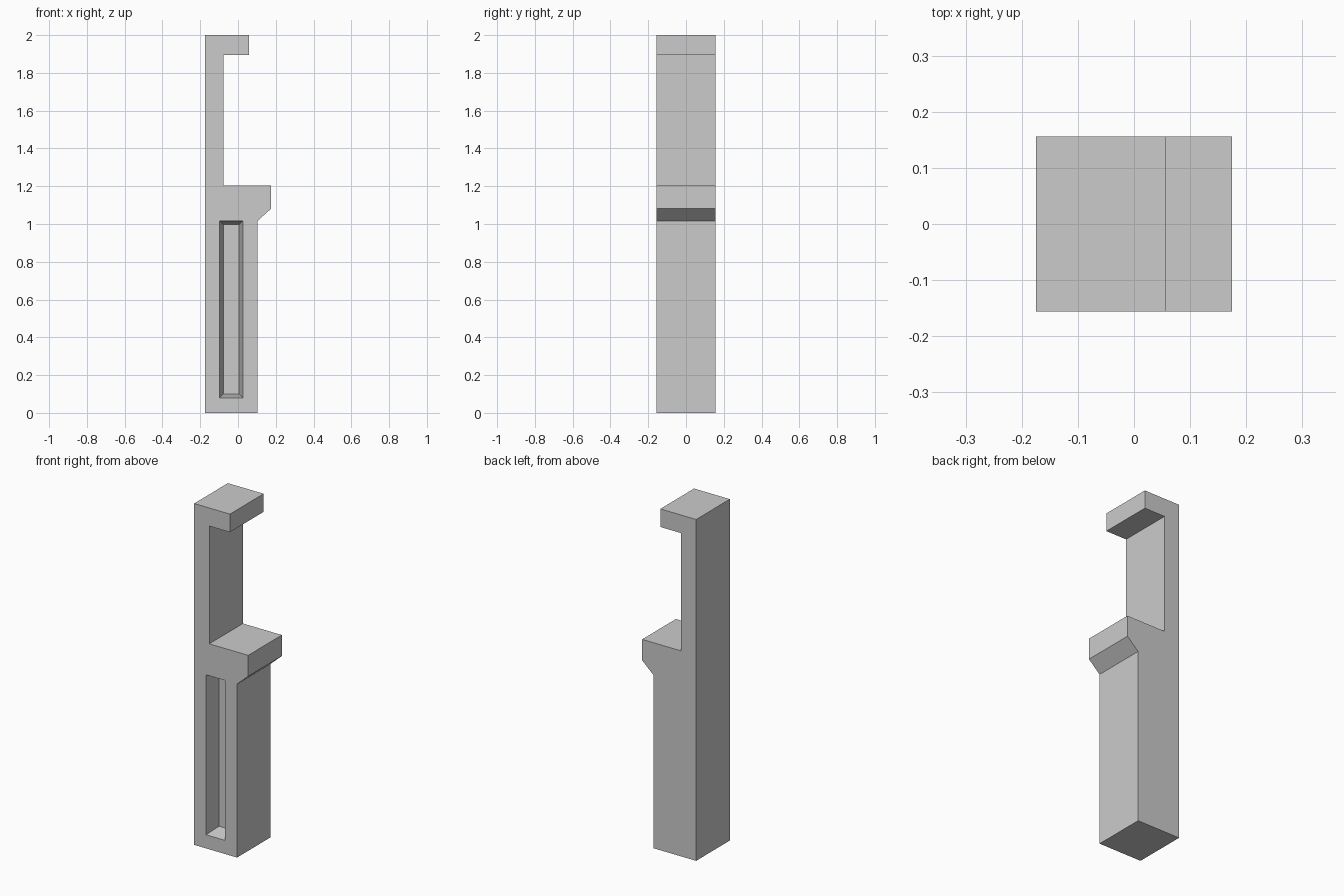
import bpy, bmesh

if "Cube" in bpy.data.objects:
    bpy.data.objects.remove(bpy.data.objects["Cube"])

HALF_DEPTH = 0.156


def mesh_object(name, bm):
    bmesh.ops.recalc_face_normals(bm, faces=bm.faces)
    mesh = bpy.data.meshes.new(name)
    bm.to_mesh(mesh)
    bm.free()
    obj = bpy.data.objects.new(name, mesh)
    bpy.context.collection.objects.link(obj)
    return obj


def extruded_profile(name, outline):
    bm = bmesh.new()
    face = bm.faces.new([bm.verts.new((x, -HALF_DEPTH, z)) for x, z in outline])
    ext = bmesh.ops.extrude_face_region(bm, geom=[face])
    verts = [g for g in ext["geom"] if isinstance(g, bmesh.types.BMVert)]
    bmesh.ops.translate(bm, verts=verts, vec=(0, 2 * HALF_DEPTH, 0))
    return mesh_object(name, bm)


def recess_cutter(name, side):
    # Tapered block: narrows from the outer face towards the recess floor
    x0, x1, z0, z1 = -0.098, 0.026, 0.08, 1.017
    depth, inset = 0.092, 0.02
    bm = bmesh.new()
    bmesh.ops.create_cube(bm, size=1)
    for v in bm.verts:
        t = 1 if v.co.y > 0 else -0.2      # the outer end pokes out of the face
        i = inset * t
        v.co = (x1 - i if v.co.x > 0 else x0 + i,
                side * (HALF_DEPTH - depth * t),
                z1 - i if v.co.z > 0 else z0 + i)
    obj = mesh_object(name, bm)
    obj.hide_render = True
    return obj


# Post with top arm and chamfered shelf
post = extruded_profile("post", [
    (-0.175, 0), (0.103, 0), (0.103, 1.016), (0.175, 1.081),
    (0.175, 1.204), (-0.077, 1.204), (-0.077, 1.894),
    (0.057, 1.894), (0.057, 2.0), (-0.175, 2.0)])

# Tapered recesses on front and back
bpy.context.view_layer.objects.active = post
for label, side in (("front", -1), ("back", 1)):
    cutter = recess_cutter(label + "_recess_cutter", side)
    mod = post.modifiers.new(label + "_recess", "BOOLEAN")
    mod.operation = "DIFFERENCE"
    mod.solver = "EXACT"
    mod.object = cutter
    bpy.ops.object.modifier_apply(modifier=mod.name)
    bpy.data.objects.remove(cutter)
